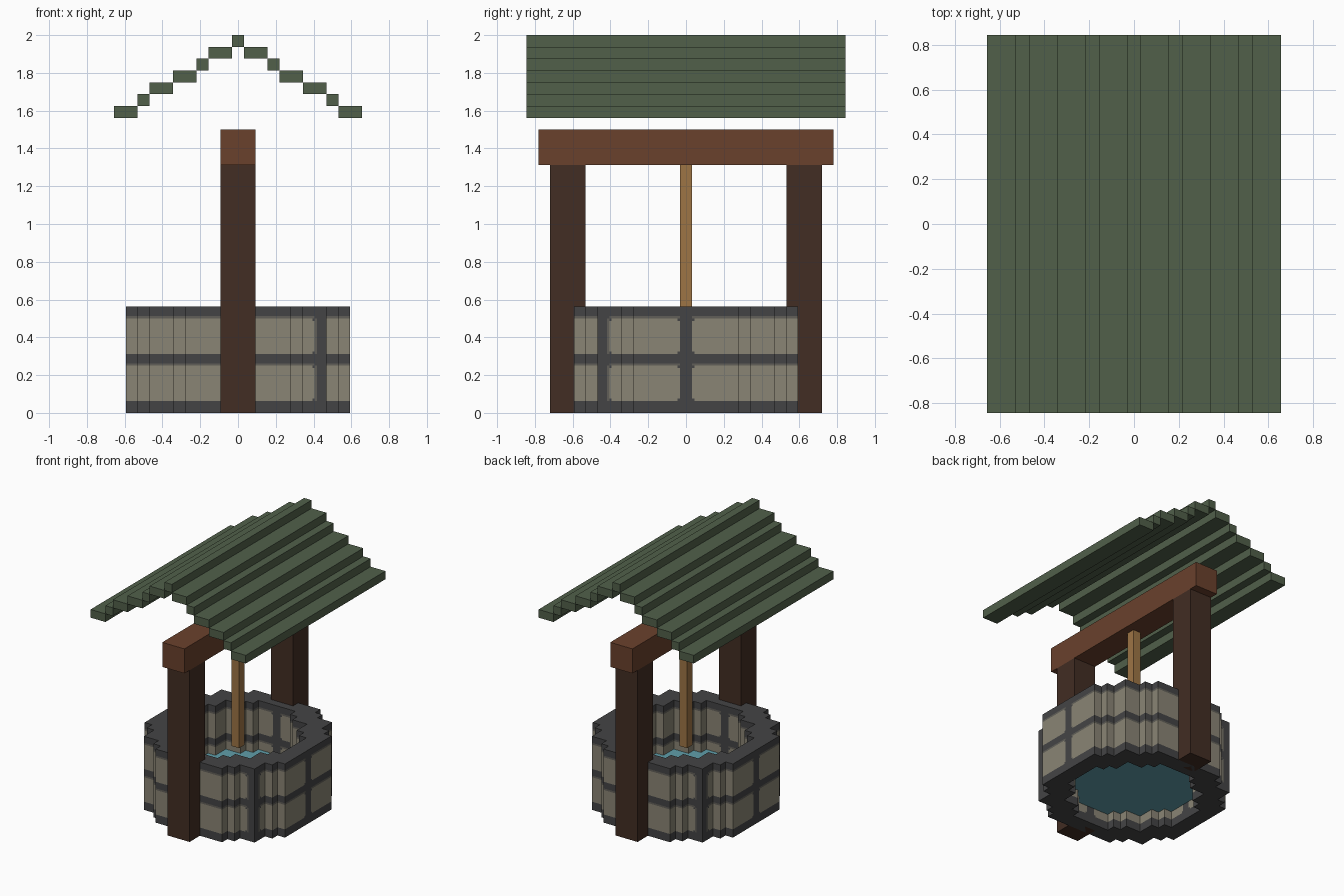
import bpy, bmesh
from mathutils import Vector

U = 0.0625  # one block

cube = bpy.data.objects.get("Cube")
if cube:
    bpy.data.objects.remove(cube, do_unlink=True)


def lin(c):
    c /= 255
    return c / 12.92 if c <= 0.04045 else ((c + 0.055) / 1.055) ** 2.4


def material(name, r, g, b):
    m = bpy.data.materials.new(name)
    m.use_nodes = True
    col = (lin(r), lin(g), lin(b), 1)
    m.diffuse_color = col
    bsdf = next(n for n in m.node_tree.nodes if n.type == 'BSDF_PRINCIPLED')
    bsdf.inputs["Base Color"].default_value = col
    bsdf.inputs["Roughness"].default_value = 0.9
    return m


ROOF = material("roof green", 81, 96, 74)
BEAM = material("red brown wood", 106, 65, 44)
POST = material("dark brown wood", 66, 45, 35)
ROPE = material("rope tan", 158, 117, 69)
STONE = material("stone beige", 138, 133, 117)
MORTAR = material("mortar dark grey", 68, 68, 69)
EDGE = material("stone edge grey", 97, 95, 88)
WATER = material("water teal", 96, 158, 170)


def finish(bm, name, mats):
    bmesh.ops.remove_doubles(bm, verts=bm.verts, dist=1e-5)
    me = bpy.data.meshes.new(name)
    bm.to_mesh(me)
    bm.free()
    for m in mats:
        me.materials.append(m)
    ob = bpy.data.objects.new(name, me)
    bpy.context.scene.collection.objects.link(ob)
    return ob


def box(name, x, y, z, mat):
    """Box from block ranges (lo, hi) on each axis."""
    bm = bmesh.new()
    bmesh.ops.create_cube(bm, size=1)
    for v in bm.verts:
        v.co = Vector([((lo + hi) / 2 + c * (hi - lo)) * U
                       for c, (lo, hi) in zip(v.co, (x, y, z))])
    return finish(bm, name, [mat])


def quad(bm, pts, normal, mat_index=0):
    f = bm.faces.new([bm.verts.new(Vector(p) * U) for p in pts])
    f.normal_update()
    if f.normal.dot(Vector(normal)) < 0:
        f.normal_flip()
    f.material_index = mat_index


# Stepped round plan: half width in blocks for each row away from the centre
OUTER = [9, 9, 9, 9, 9, 8, 7, 7, 5, 4]
INNER = [7, 7, 7, 6, 5, 5, 3, 2]


def inside(plan, i, j):
    return abs(j) < len(plan) and abs(i) <= plan[abs(j)]


def in_ring(i, j):
    return inside(OUTER, i, j) and not inside(INNER, i, j)


def is_corner(i, j):
    return i == -j and abs(i) == 7


def is_joint(i, j, nx):
    """Block whose face with this normal carries an upright mortar joint."""
    return (j == 0 if nx else i == 0) or is_corner(i, j)


# Well wall: stone courses with mortar bands, painted by position
Z_CUTS = [0, 1, 1.2, 3.8, 4, 4.2, 5, 5.2, 7.8, 8, 8.2, 9]
T_CUTS = [-0.5, -0.3, 0.3, 0.5]
S, M, E = 0, 1, 2


def paint(joint, corner, side_joint, side_ring, z):
    if 4 < z < 4.2 or 8 < z < 8.2:
        band = E
    elif z < 1 or 4 < z < 5 or z > 8:
        band = M
    else:
        band = S
    if joint:
        return E if corner and side_ring and band == S else M
    if side_joint and band == S:
        z4 = (z - 1) % 4
        if z4 < 0.2 or z4 > 2.8:      # rounded stone corners
            return M
    return band


bm = bmesh.new()
SQUARE = [(-.5, -.5), (.5, -.5), (.5, .5), (-.5, .5)]
for i in range(-9, 10):
    for j in range(-9, 10):
        if not in_ring(i, j):
            continue
        for z, n in ((0, -1), (9, 1)):
            quad(bm, [(i + a, j + b, z) for a, b in SQUARE], (0, 0, n), M)
        for nx, ny in ((1, 0), (-1, 0), (0, 1), (0, -1)):
            if in_ring(i + nx, j + ny):
                continue
            tx, ty = abs(ny), abs(nx)
            px, py = i + nx / 2, j + ny / 2
            for t0, t1 in zip(T_CUTS, T_CUTS[1:]):
                side = 0 if t0 < 0 < t1 else (1 if t0 > 0 else -1)
                ni, nj = i + side * tx, j + side * ty
                ring = side != 0 and in_ring(ni, nj)
                for z0, z1 in zip(Z_CUTS, Z_CUTS[1:]):
                    k = paint(is_joint(i, j, nx), is_corner(i, j),
                              ring and is_joint(ni, nj, nx), ring, (z0 + z1) / 2)
                    quad(bm, [(px + t * tx, py + t * ty, z) for t, z in
                              ((t0, z0), (t1, z0), (t1, z1), (t0, z1))], (nx, ny, 0), k)
finish(bm, "well_wall", [STONE, MORTAR, EDGE])

# Water filling the shaft
bm = bmesh.new()
for j in range(-7, 8):
    w = INNER[abs(j)] + 0.5
    for z, n in ((2, -1), (3, 1)):
        quad(bm, [(a * 2 * w, j + b, z) for a, b in SQUARE], (0, 0, n))
finish(bm, "water", [WATER])

# Posts, cross beam and hanging rope
for name, s in (("front_post", -1), ("back_post", 1)):
    box(name, (-1.5, 1.5), sorted((8.5 * s, 11.5 * s)), (0, 21), POST)
box("cross_beam", (-1.5, 1.5), (-12.5, 12.5), (21, 24), BEAM)
box("rope", (-.5, .5), (-.5, .5), (7, 21), ROPE)

# Stepped roof planks, mirrored about the ridge
DEPTH = (-13.5, 13.5)
box("roof_ridge", (-.5, .5), DEPTH, (31, 32), ROOF)
x = 0.5
for n, width in enumerate((2, 1, 2, 2, 1, 2)):
    z = 30 - n
    for side, s in (("left", 1), ("right", -1)):
        box(f"roof_plank_{side}_{n + 1}", sorted((s * x, s * (x + width))),
            DEPTH, (z, z + 1), ROOF)
    x += width
